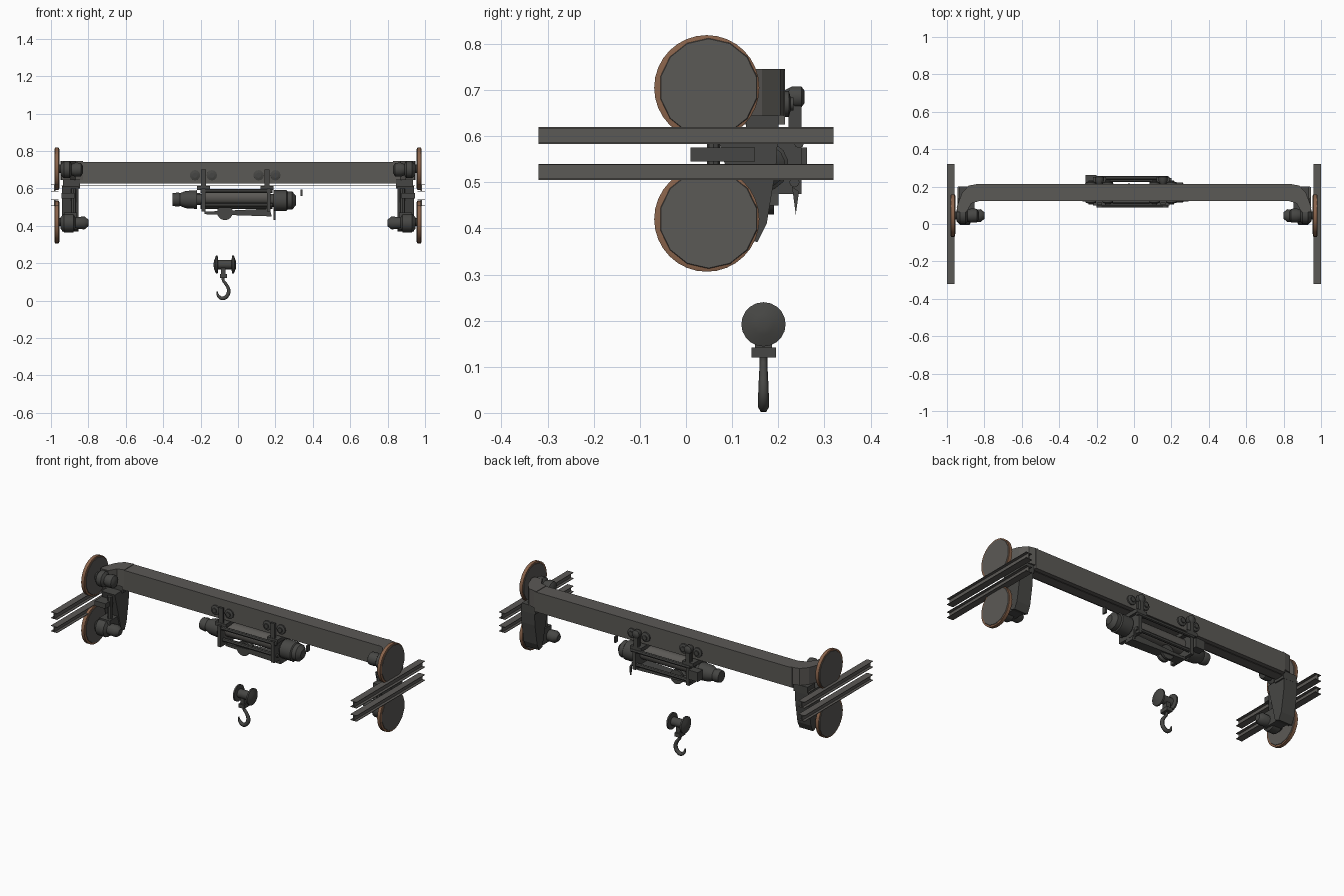
import bpy, bmesh, math
from mathutils import Vector

if "Cube" in bpy.data.objects:
    bpy.data.objects.remove(bpy.data.objects["Cube"])


def material(name, rgb):
    m = bpy.data.materials.new(name)
    m.diffuse_color = (*rgb, 1)
    m.use_nodes = True
    m.node_tree.nodes["Principled BSDF"].inputs["Base Color"].default_value = m.diffuse_color
    return m


STEEL = material("weathered grey steel", (0.105, 0.10, 0.092))
DARK = material("dark machinery grey", (0.062, 0.062, 0.058))
RUST = material("rust brown", (0.25, 0.125, 0.07))


def finish(name, bm, mat, smooth=False):
    bmesh.ops.recalc_face_normals(bm, faces=bm.faces)
    me = bpy.data.meshes.new(name)
    bm.to_mesh(me)
    bm.free()
    me.materials.append(mat)
    ob = bpy.data.objects.new(name, me)
    bpy.context.collection.objects.link(ob)
    if smooth:
        bpy.ops.object.select_all(action='DESELECT')
        ob.select_set(True)
        bpy.context.view_layer.objects.active = ob
        bpy.ops.object.shade_smooth_by_angle(angle=math.radians(40))
    return ob


def box(name, x, y, z, mat=DARK):
    """Block given by its (min, max) along each axis."""
    bm = bmesh.new()
    bmesh.ops.create_cube(bm, size=1)
    for v in bm.verts:
        v.co = [(a + b) / 2 + c * (b - a) for c, (a, b) in zip(v.co, (x, y, z))]
    return finish(name, bm, mat)


def lathe(name, start, axis, profile, mat=DARK, n=16):
    """Turned part: profile is (distance along axis, radius)."""
    bm = bmesh.new()
    rot = Vector((0, 0, 1)).rotation_difference(Vector(axis))
    rings = []
    for d, r in profile:
        rings.append([bm.verts.new(Vector(start) + rot @ Vector(
            (r * math.cos(2 * math.pi * i / n), r * math.sin(2 * math.pi * i / n), d)))
            for i in range(n)])
    for a, b in zip(rings, rings[1:]):
        for i in range(n):
            bm.faces.new((a[i], a[(i + 1) % n], b[(i + 1) % n], b[i]))
    bm.faces.new(rings[0])
    bm.faces.new(rings[-1])
    return finish(name, bm, mat, True)


def rod(name, a, b, r, mat=DARK, n=8):
    d = Vector(b) - Vector(a)
    return lathe(name, a, d.normalized(), [(0, r), (d.length, r)], mat, n)


def prism(name, pts, plane, lo, hi, mat=DARK):
    """Extruded outline; plane 'xy' extrudes in z, 'xz' in y, 'yz' in x."""
    put = {'xy': lambda a, b, t: (a, b, t), 'xz': lambda a, b, t: (a, t, b),
           'yz': lambda a, b, t: (t, a, b)}[plane]
    bm = bmesh.new()
    low, high = ([bm.verts.new(put(a, b, t)) for a, b in pts] for t in (lo, hi))
    bm.faces.new(low)
    bm.faces.new(high)
    k = len(pts)
    for i in range(k):
        bm.faces.new((low[i], low[(i + 1) % k], high[(i + 1) % k], high[i]))
    return finish(name, bm, mat)


# Bridge beam and its thin lower plate
box("bridge_beam", (-0.845, 0.845), (0.122, 0.215), (0.625, 0.742), STEEL)
box("beam_lower_plate", (-0.945, 0.945), (0.14, 0.197), (0.615, 0.619), STEEL)

for s, side in ((-1, "left"), (1, "right")):
    def span(a, b):
        return tuple(sorted((s * a, s * b)))

    # Runway rails: open thin I-sections
    for z0, z1, lvl in ((0.583, 0.62, "upper"), (0.505, 0.54, "lower")):
        nm = f"{side}_{lvl}_rail"
        box(nm + "_web", span(0.976, 0.984), (-0.32, 0.32), (z0, z1), STEEL)
        box(nm + "_top", span(0.96, 1.0), (-0.32, 0.32), (z1 - 0.003, z1), STEEL)
        box(nm + "_base", span(0.96, 1.0), (-0.32, 0.32), (z0, z0 + 0.003), STEEL)

    # Large wheels: grey faces with a rusty rim showing around an offset centre
    for zc, lvl in ((0.705, "upper"), (0.42, "lower")):
        nm = f"{side}_{lvl}_wheel"
        lathe(nm, (s * 0.957, 0.045, zc), (s, 0, 0),
              [(0, 0.106), (0.002, 0.114), (0.021, 0.114), (0.023, 0.108)], RUST, 32)
        for x, d in ((0.979, s), (0.958, -s)):
            lathe(nm + "_face", (s * x, 0.049, zc), (d, 0, 0),
                  [(0, 0.108), (0.003, 0.106)], STEEL, 14)
        rod(nm + "_axle", (s * 0.9, 0.045, zc), (s * 0.96, 0.045, zc), 0.022, DARK, 10)

    # Bent beam end reaching forward to the wheels
    prism(f"{side}_beam_elbow", [(s * a, b) for a, b in (
        (0.83, 0.215), (0.885, 0.205), (0.92, 0.165), (0.948, 0.09), (0.945, 0.065),
        (0.895, 0.065), (0.87, 0.11), (0.83, 0.122))], 'xy', 0.645, 0.745, STEEL)

    # Hanging leg with pointed foot
    prism(f"{side}_leg", [(0.065, 0.612), (0.2, 0.612), (0.195, 0.53), (0.175, 0.41),
                          (0.155, 0.37), (0.125, 0.38), (0.1, 0.48)],
          'yz', *span(0.852, 0.94), DARK)
    box(f"{side}_leg_cap", span(0.845, 0.935), (0.13, 0.2), (0.6, 0.645), DARK)
    box(f"{side}_axle_bracket", span(0.875, 0.945), (0.01, 0.15), (0.545, 0.575), DARK)

    # Drive motors behind the wheels
    lathe(f"{side}_upper_motor", (s * 0.95, 0.045, 0.70), (-s, 0, 0),
          [(0, 0.025), (0.02, 0.045), (0.05, 0.045), (0.06, 0.03), (0.08, 0.038),
           (0.11, 0.036), (0.12, 0.02)], DARK, 12)
    lathe(f"{side}_lower_motor", (s * 0.95, 0.045, 0.415), (-s, 0, 0),
          [(0, 0.03), (0.02, 0.05), (0.07, 0.05), (0.08, 0.032), (0.13, 0.034),
           (0.15, 0.018)], DARK, 12)
    box(f"{side}_motor_mount", span(0.86, 0.93), (0.03, 0.14), (0.38, 0.47), DARK)
    rod(f"{side}_motor_conduit", (s * 0.88, 0.06, 0.42), (s * 0.88, 0.06, 0.6), 0.014)

# Hoist drum, motor and gearbox
CY = 0.168
lathe("hoist_drum", (-0.19, CY, 0.553), (1, 0, 0),
      [(0, 0.052), (0.015, 0.052), (0.015, 0.042), (0.345, 0.042), (0.345, 0.052),
       (0.36, 0.052)], STEEL, 20)
lathe("hoist_motor", (0.17, CY, 0.535), (1, 0, 0),
      [(0, 0.035), (0.02, 0.035), (0.02, 0.055), (0.09, 0.055), (0.095, 0.048),
       (0.12, 0.048), (0.14, 0.025)], DARK, 14)
lathe("hoist_gearbox", (-0.19, CY, 0.54), (-1, 0, 0),
      [(0, 0.03), (0.03, 0.03), (0.03, 0.05), (0.09, 0.046), (0.12, 0.034),
       (0.13, 0.038), (0.16, 0.034)], DARK, 12)
for x in (-0.185, 0.165):
    box("drum_end_plate", (x - 0.01, x + 0.01), (0.088, 0.25), (0.475, 0.6))
for y, z in ((0.1, 0.585), (0.245, 0.585), (0.115, 0.51), (0.235, 0.5)):
    rod("frame_tie_bar", (-0.2, y, z), (0.185, y, z), 0.011)
prism("lower_guide_bar", [(-0.18, 0.475), (0.17, 0.492), (0.18, 0.45), (-0.18, 0.462)],
      'xz', 0.14, 0.2)
lathe("rope_pulley", (-0.07, 0.145, 0.472), (0, 1, 0),
      [(0, 0.042), (0.012, 0.042), (0.023, 0.032), (0.034, 0.042), (0.046, 0.042)], DARK, 16)
box("control_box", (-0.26, -0.2), (0.215, 0.262), (0.52, 0.575))
prism("cable_clip", [(0.23, 0.49), (0.245, 0.48), (0.238, 0.43)], 'yz', 0.19, 0.2)
box("limit_switch", (0.335, 0.345), (0.155, 0.18), (0.56, 0.595))

# Trolleys gripping the beam on both sides
for x in (-0.185, 0.155):
    box("trolley_yoke", (x - 0.035, x + 0.035), (0.1, 0.25), (0.59, 0.612))
    for y, d in ((0.122, -1), (0.215, 1)):
        for dx in (-0.045, 0.045):
            lathe("trolley_wheel", (x + dx, y, 0.67), (0, d, 0),
                  [(0, 0.028), (0.008, 0.028), (0.012, 0.014), (0.018, 0.014)], DARK, 12)
        arm = sorted((y + d * 0.008, y + d * 0.02))
        box("trolley_arm", (x - 0.014, x + 0.014), arm, (0.6, 0.7))
    lathe("trolley_motor", (x, 0.215, 0.685), (0, 1, 0),
          [(0, 0.016), (0.015, 0.024), (0.035, 0.024), (0.042, 0.014)], DARK, 10)
    box("trolley_hanger", (x - 0.012, x + 0.012), (0.222, 0.25), (0.59, 0.67))

# Hook block: two coned cheeks on a hub, with a swivel
HX, HZ = -0.07, 0.192
for d in (-1, 1):
    lathe("hook_block_cheek", (HX + d * 0.036, CY, HZ), (d, 0, 0),
          [(0, 0.03), (0.003, 0.048), (0.012, 0.048), (0.022, 0.022), (0.024, 0.01)], DARK, 20)
lathe("hook_block_hub", (HX - 0.038, CY, HZ), (1, 0, 0), [(0, 0.025), (0.076, 0.025)], DARK, 14)
box("hook_swivel", (HX - 0.026, HX + 0.01), (0.142, 0.195), (0.12, 0.142))
box("swivel_link", (HX - 0.02, HX + 0.004), (0.15, 0.186), (0.138, 0.175))

# Hook: tapered bevelled curve
cu = bpy.data.curves.new("hook", 'CURVE')
cu.dimensions = '3D'
cu.bevel_depth = 0.0105
cu.bevel_resolution = 1
cu.resolution_u = 4
cu.use_fill_caps = True
path = [(-0.08, 0.13, 0.8), (-0.079, 0.108, 0.8), (-0.062, 0.085, 0.9), (-0.05, 0.055, 1.05),
        (-0.059, 0.025, 1.15), (-0.083, 0.012, 1.1), (-0.105, 0.025, 0.85), (-0.113, 0.05, 0.3)]
sp = cu.splines.new('BEZIER')
sp.bezier_points.add(len(path) - 1)
for p, (x, z, r) in zip(sp.bezier_points, path):
    p.co = (x, CY, z)
    p.radius = r
    p.handle_left_type = p.handle_right_type = 'AUTO'
cu.materials.append(DARK)
bpy.context.collection.objects.link(bpy.data.objects.new("hook", cu))
